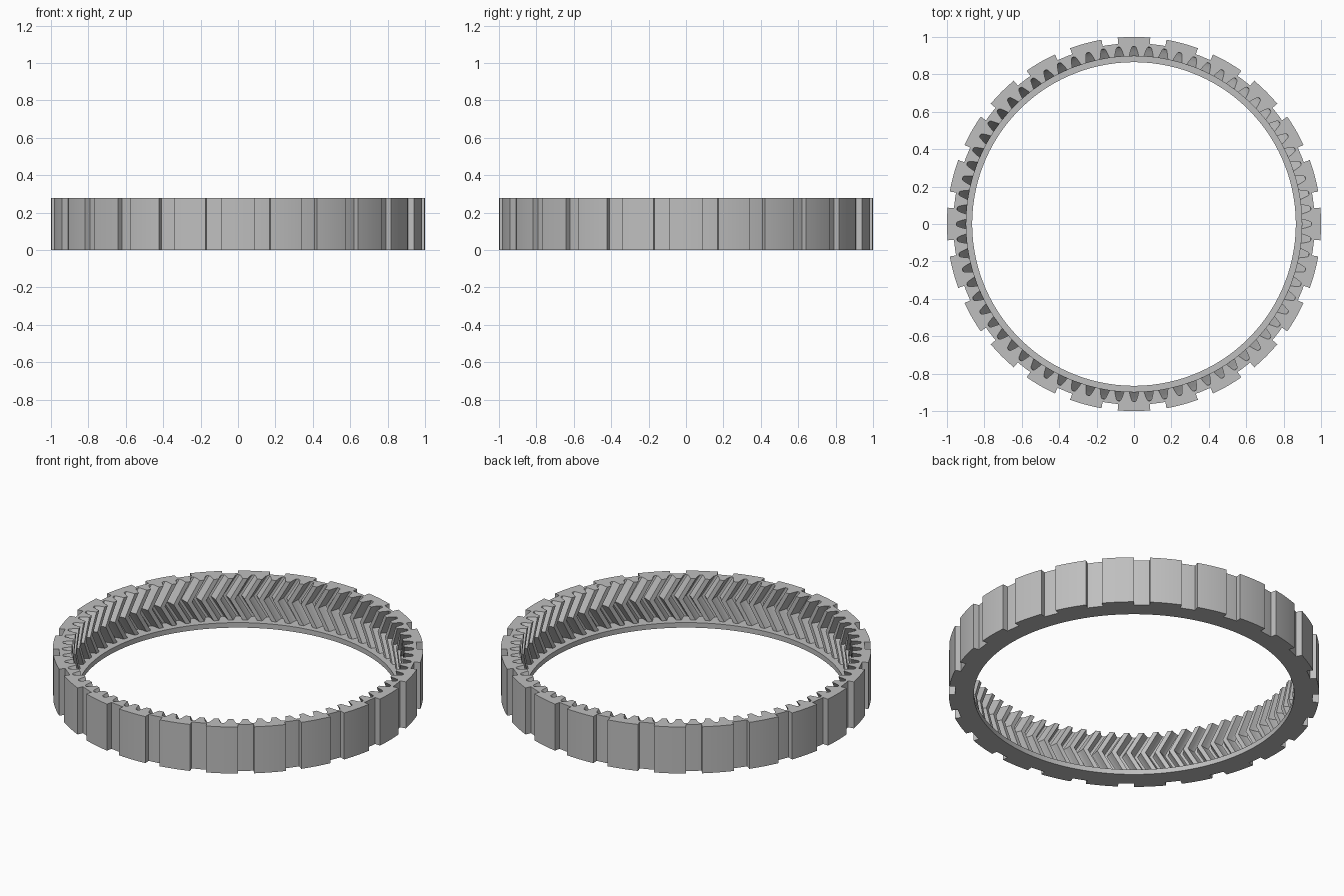
import bpy, bmesh
from math import radians, cos, sin

if "Cube" in bpy.data.objects:
    bpy.data.objects.remove(bpy.data.objects["Cube"], do_unlink=True)

HEIGHT, LIP_TOP = 0.277, 0.03
R_BLOCK, R_SLOT, R_LIP = 1.0, 0.966, 0.865
TEETH = 72
PITCH = 360 / TEETH
TWIST = 4.4          # degrees reached at the herringbone's middle
LEVELS = 10

# Half of one tooth gap: (degrees from gap centre, radius)
HALF_GAP = [(0.5, 0.948), (0.8, 0.941), (1.2, 0.922), (1.65, 0.897)]
GAP = [(0, 0.95)] + HALF_GAP + [(2.5, 0.897)] + [(PITCH - a, r) for a, r in reversed(HALF_GAP)]


def point(angle, radius, z):
    a = radians(angle)
    return (radius * cos(a), radius * sin(a), z)


def section(angle, r_in, r_out):
    """Closed cross-section of the ring: outer wall, top, twisted teeth, lip."""
    pts = [point(angle, r_out, 0), point(angle, r_out, HEIGHT)]
    for k in range(LEVELS + 1):
        t = k / LEVELS
        turn = TWIST * (1 - abs(2 * t - 1))
        pts.append(point(angle + turn, r_in, HEIGHT + (LIP_TOP - HEIGHT) * t))
    pts += [point(angle, R_LIP, LIP_TOP), point(angle, R_LIP, 0)]
    return pts


# Sections around the ring: every third pitch is a slot, the other two a raised block
sections = []
for i in range(TEETH):
    outer = R_SLOT if i % 3 == 1 else R_BLOCK
    before = R_SLOT if i % 3 == 2 else R_BLOCK
    for j, (a, r) in enumerate(GAP):
        angle = i * PITCH + a
        if j == 0 and before != outer:
            sections.append(section(angle, r, before))
        sections.append(section(angle, r, outer))

bm = bmesh.new()
loops = [[bm.verts.new(p) for p in s] for s in sections]
for i, loop in enumerate(loops):
    following = loops[(i + 1) % len(loops)]
    for j in range(len(loop)):
        k = (j + 1) % len(loop)
        bm.faces.new((loop[j], following[j], following[k], loop[k]))
bmesh.ops.remove_doubles(bm, verts=bm.verts[:], dist=0.00002)
bmesh.ops.recalc_face_normals(bm, faces=bm.faces[:])

mesh = bpy.data.meshes.new("ring_gear")
bm.to_mesh(mesh)
bm.free()
gear = bpy.data.objects.new("ring_gear", mesh)
bpy.context.collection.objects.link(gear)

# Plain grey material
grey = bpy.data.materials.new("light_grey")
grey.use_nodes = True
colour = (0.52, 0.52, 0.52, 1)
grey.diffuse_color = colour
grey.node_tree.nodes["Principled BSDF"].inputs["Base Color"].default_value = colour
mesh.materials.append(grey)

bpy.ops.object.select_all(action="DESELECT")
gear.select_set(True)
bpy.context.view_layer.objects.active = gear
bpy.ops.object.shade_smooth_by_angle(angle=radians(25))
